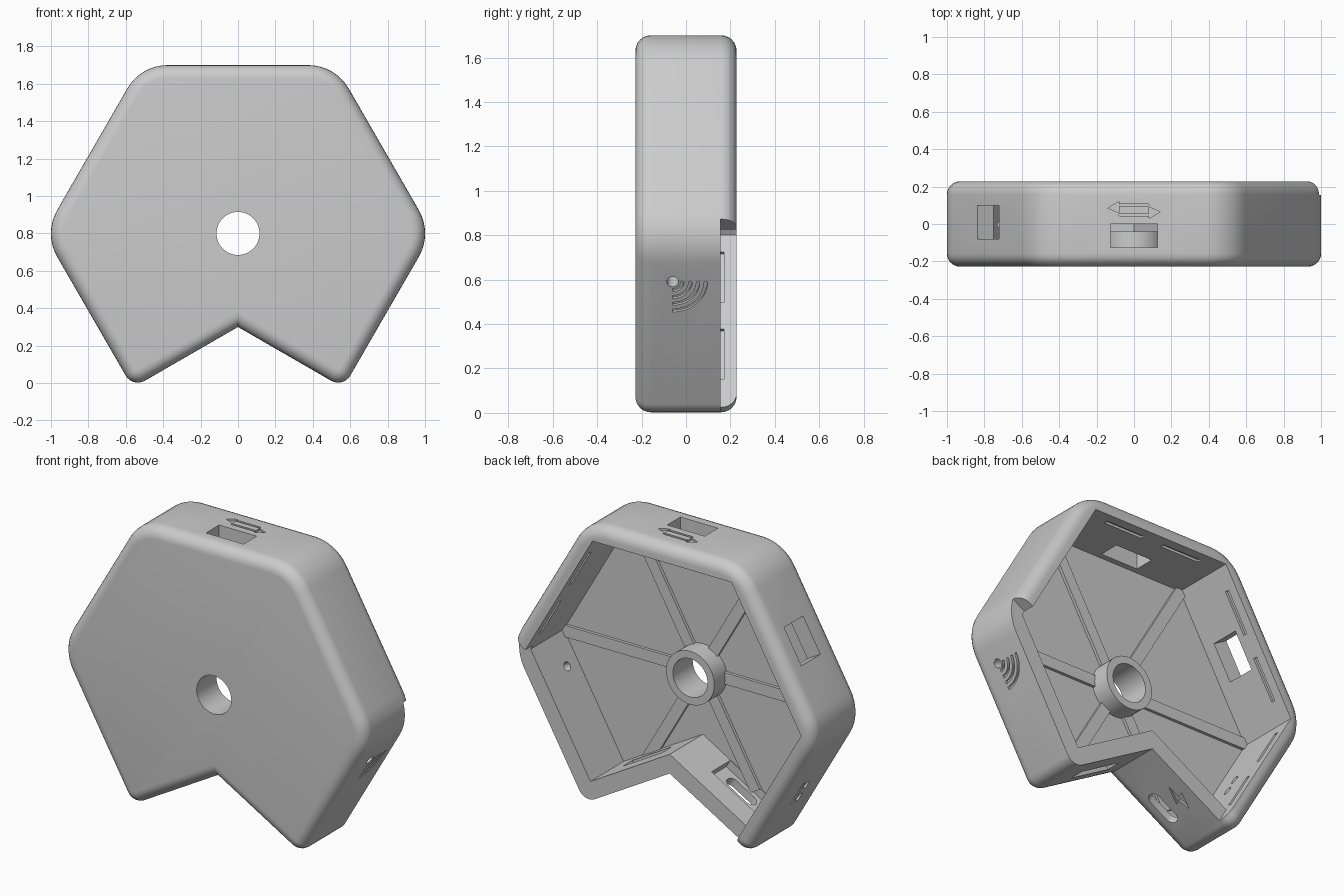
import bpy, bmesh, math
from mathutils import Vector, Matrix

if "Cube" in bpy.data.objects:
    bpy.data.objects.remove(bpy.data.objects["Cube"], do_unlink=True)

GREY = (0.6, 0.6, 0.6, 1)
mat = bpy.data.materials.new("plain grey")
mat.use_nodes = True
mat.diffuse_color = GREY
mat.node_tree.nodes["Principled BSDF"].inputs["Base Color"].default_value = GREY

HALF, FILLET, WALL, FLOOR = 0.228, 0.07, 0.1, -0.16
CENTRE = Vector((0, 0.8))
# Notched hexagon, counter-clockwise in x and z, with a radius at each corner
RIGHT = [(0.563, -0.025, 0.075), (1.039, 0.8, 0.25), (0.52, 1.7, 0.25)]
CORNERS = [(0, 0.3, 0)] + RIGHT + [(-x, z, r) for x, z, r in reversed(RIGHT)]
PTS = [Vector(c[:2]) for c in CORNERS]


def outline(inset, rounded=True, seg=8):
    """Outline offset inwards, with corners rounded or sharp."""
    out = []
    for i, p in enumerate(PTS):
        a = (p - PTS[i - 1]).normalized()
        b = (PTS[(i + 1) % len(PTS)] - p).normalized()
        na, nb = Vector((-a.y, a.x)), Vector((-b.y, b.x))
        bis = (na + nb) / (1 + na.dot(nb))
        r = CORNERS[i][2] - inset
        if not rounded or CORNERS[i][2] == 0:
            out.append(p + bis * inset)
            continue
        c = p + bis * CORNERS[i][2]
        turn = a.angle(b)
        start = math.atan2(-na.y, -na.x)
        for k in range(seg + 1):
            t = start + turn * k / seg
            out.append(c + Vector((math.cos(t), math.sin(t))) * r)
    return out


def frame(o, u, v, h):
    m = Matrix((u, v, h)).transposed().to_4x4()
    m.translation = o
    return m


def wall(i):
    """Frame on an outer wall: u along it, v to the back, h outwards."""
    a, b = PTS[i], PTS[(i + 1) % len(PTS)]
    t, mid = (b - a).normalized(), (a + b) / 2
    return frame((mid.x, 0, mid.y), (t.x, 0, t.y), (0, 1, 0), (t.y, 0, -t.x))


UPRIGHT = frame((0, 0, 0), (1, 0, 0), (0, 0, 1), (0, 1, 0))


def loft(name, rings, m):
    """Solid through rings of equal size, each given as (points, height)."""
    bm = bmesh.new()
    loops = [[bm.verts.new(m @ Vector((p[0], p[1], h))) for p in pts] for pts, h in rings]
    for lo, hi in zip(loops, loops[1:]):
        for j in range(len(lo)):
            k = (j + 1) % len(lo)
            bm.faces.new((lo[j], lo[k], hi[k], hi[j]))
    bm.faces.new(list(reversed(loops[0])))
    bm.faces.new(loops[-1])
    if bm.calc_volume(signed=True) < 0:
        bmesh.ops.reverse_faces(bm, faces=bm.faces)
    me = bpy.data.meshes.new(name)
    bm.to_mesh(me)
    bm.free()
    me.materials.append(mat)
    ob = bpy.data.objects.new(name, me)
    bpy.context.collection.objects.link(ob)
    return ob


def combine(target, pts, h0, h1, m, operation='DIFFERENCE'):
    tool = loft("tool", [(pts, h0), (pts, h1)], m)
    mod = target.modifiers.new("combine", 'BOOLEAN')
    mod.operation, mod.solver, mod.object = operation, 'EXACT', tool
    with bpy.context.temp_override(object=target, active_object=target):
        bpy.ops.object.modifier_apply(modifier=mod.name)
    bpy.data.objects.remove(tool, do_unlink=True)


def rect(u0, u1, v0, v1):
    return [(u0, v0), (u1, v0), (u1, v1), (u0, v1)]


def circle(u, v, r, n=48):
    return [(u + r * math.cos(math.tau * k / n), v + r * math.sin(math.tau * k / n)) for k in range(n)]


def pill(u, v, length, width):
    r, s = width / 2, (length - width) / 2
    ang = [math.pi * k / 8 for k in range(9)]
    return ([(u + s + r * math.sin(a), v - r * math.cos(a)) for a in ang]
            + [(u - s - r * math.sin(a), v + r * math.cos(a)) for a in ang])


def arc_band(u, v, r, w):
    ang = [math.pi / 2 * k / 10 for k in range(11)]
    pts = [(u - (r + w) * math.sin(a), v + (r + w) * math.cos(a)) for a in ang]
    return pts + [(u - r * math.sin(a), v + r * math.cos(a)) for a in reversed(ang)]


# Shell with rounded front and back edges
steps = [math.pi / 2 * k / 6 for k in range(7)]
front = [(outline(FILLET * (1 - math.sin(a))), -HALF + FILLET * (1 - math.cos(a))) for a in steps]
back = [(pts, -h) for pts, h in reversed(front)]
shell = loft("case_shell", front + back, UPRIGHT)

# Open pocket, and the lowered rim along the lower right wall and the notch
combine(shell, outline(WALL, False), FLOOR, 0.5, UPRIGHT)
drop = [(-0.808, 0.6), (-0.346, -0.2), (1.3, -0.2), (1.3, 1.052), (0.85, 0.792), (0.5, 0.6)]
combine(shell, drop, 0.155, 0.5, UPRIGHT)

# Hub with the centre hole
combine(shell, circle(0, CENTRE.y, 0.16), FLOOR - 0.03, -0.04, UPRIGHT, 'UNION')
combine(shell, circle(0, CENTRE.y, 0.115), -0.5, 0.5, UPRIGHT)

# Windows in the top and the upper left wall
combine(shell, rect(-0.125, 0.125, -0.125, 0), -0.15, 0.1, wall(3))
combine(shell, rect(-0.115, 0.115, -0.08, 0.1), -0.15, 0.1, wall(4))

# Snap grooves inside the rim
for i in (2, 3, 4, 5):
    for u in (-0.2, 0.2):
        combine(shell, rect(u - 0.13, u + 0.13, 0.145, 0.17), -0.13, -0.085, wall(i))

# Ports in the notch walls, with a recess behind the left one
combine(shell, rect(-0.17, 0.17, -0.155, 0.02), -0.13, -0.05, wall(6))
combine(shell, pill(0, -0.09, 0.21, 0.075), -0.2, 0.1, wall(6))
combine(shell, rect(-0.2, 0.1, -0.09, 0), -0.2, 0.1, wall(0))
bolt = [(-0.08, 0.05), (0.02, 0.09), (0.01, 0.055), (0.09, 0.05), (-0.02, 0.005), (-0.005, 0.04)]
combine(shell, bolt, -0.015, 0.05, wall(6))

# Signal symbol and its light hole on the lower right wall
combine(shell, circle(0.234, -0.06, 0.026, 20), -0.15, 0.05, wall(1))
for r in (0.036, 0.072, 0.107, 0.142):
    combine(shell, arc_band(0.234, -0.06, r, 0.015), -0.015, 0.05, wall(1))

# Two small holes and a groove on the lower left wall
for u in (0, 0.1):
    combine(shell, pill(u, 0, 0.06, 0.035), -0.15, 0.05, wall(5))
combine(shell, pill(0.05, 0.05, 0.18, 0.02), -0.015, 0.05, wall(5))

# Symbol behind the top window
for v in (0.05, 0.1):
    combine(shell, pill(0, v, 0.16, 0.014), -0.012, 0.05, wall(3))
for s in (-1, 1):
    head = [(0.08 * s, 0.075 + 0.045 * s), (0.14 * s, 0.075 + 0.01 * s), (0.08 * s, 0.075 - 0.015 * s)]
    combine(shell, head, -0.012, 0.05, wall(3))

# Low ribs from the hub towards the corners
for k in range(6):
    a = math.radians(60 * k)
    d = Vector((math.cos(a), 0, math.sin(a)))
    m = frame((0, 0, CENTRE.y), d, (-d.z, 0, d.x), (0, -1, 0))
    strip = rect(0.15, 0.72 if k > 3 else 0.94, -0.035, 0.035)
    loft("floor_rib_%d" % (k + 1), [(strip, -FLOOR + 0.01), (strip, -FLOOR - 0.018)], m)

# Smooth the rounded parts, keep the edges sharp
bpy.ops.object.select_all(action='DESELECT')
shell.select_set(True)
bpy.context.view_layer.objects.active = shell
bpy.ops.object.shade_smooth_by_angle(angle=math.radians(30))
